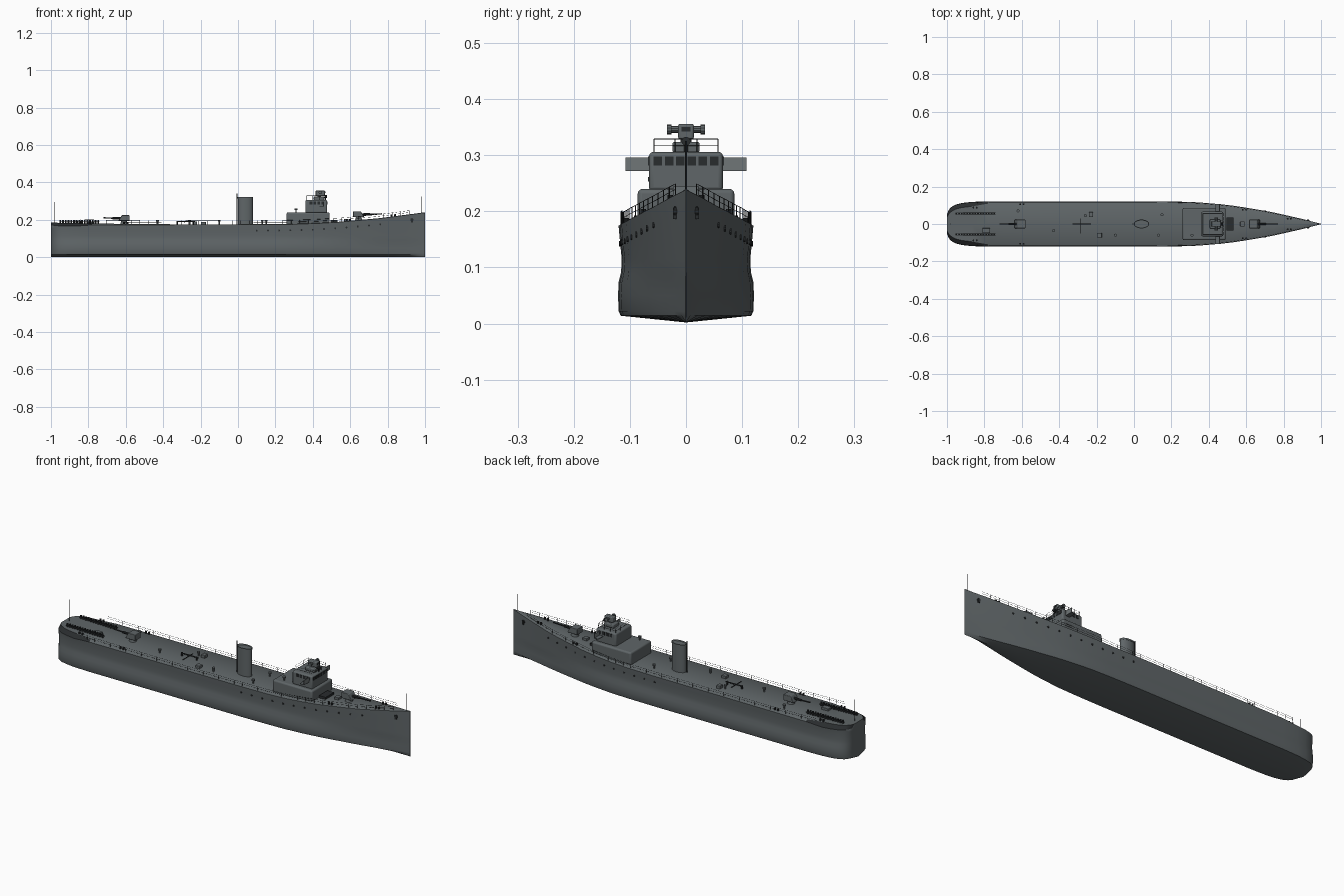
import bpy, bmesh, math
from mathutils import Vector

if "Cube" in bpy.data.objects:
    bpy.data.objects.remove(bpy.data.objects["Cube"])


def material(name, rgb):
    m = bpy.data.materials.new(name)
    m.use_nodes = True
    m.diffuse_color = (*rgb, 1)
    m.node_tree.nodes["Principled BSDF"].inputs["Base Color"].default_value = (*rgb, 1)
    return m


GREY = material("ship grey", (0.115, 0.132, 0.138))
PALE = material("canvas grey", (0.16, 0.18, 0.185))
DARK = material("dark fittings", (0.022, 0.025, 0.027))

# Sheer line (x, height) and deck plan (x, half beam)
SHEER = [(-1, .185), (-.7, .178), (-.2, .175), (.25, .177), (.4, .181),
         (.55, .190), (.75, .208), (1, .24)]
PLAN = [(-1, .05), (-.993, .07), (-.98, .088), (-.955, .102), (-.92, .111), (-.87, .117),
        (-.78, .12), (-.3, .12), (.1, .12), (.25, .118), (.35, .115), (.45, .107),
        (.53, .098), (.6, .087), (.68, .074), (.75, .061), (.83, .043), (.9, .027),
        (.96, .011), (1, .001)]


def sample(table, x):
    for (a, u), (b, v) in zip(table, table[1:]):
        if x <= b:
            return u + (v - u) * (x - a) / (b - a)
    return table[-1][1]


def deck(x):
    return sample(SHEER, x)


def beam(x):
    return sample(PLAN, x)


def finish(bm, name, mats, bevel=0, smooth=True):
    bmesh.ops.recalc_face_normals(bm, faces=bm.faces)
    me = bpy.data.meshes.new(name)
    bm.to_mesh(me)
    bm.free()
    ob = bpy.data.objects.new(name, me)
    bpy.context.collection.objects.link(ob)
    for m in mats:
        me.materials.append(m)
    if bevel:
        mod = ob.modifiers.new("edges", "BEVEL")
        mod.width, mod.segments = bevel, 3
    if smooth:
        bpy.ops.object.select_all(action='DESELECT')
        ob.select_set(True)
        bpy.context.view_layer.objects.active = ob
        bpy.ops.object.shade_smooth_by_angle(angle=math.radians(35))
    return ob


def add_box(bm, lo, hi):
    vs = bmesh.ops.create_cube(bm, size=1)["verts"]
    for v in vs:
        v.co = Vector([l + (h - l) * (c + .5) for l, h, c in zip(lo, hi, v.co)])
    return vs


def add_rod(bm, p, q, r, r2=None, sides=10):
    p, q = Vector(p), Vector(q)
    d = q - p
    vs = bmesh.ops.create_cone(bm, cap_ends=True, segments=sides, radius1=r,
                               radius2=r if r2 is None else r2, depth=d.length)["verts"]
    turn = d.to_track_quat('Z', 'Y')
    for v in vs:
        v.co = turn @ v.co + (p + q) / 2
    return vs


def box(name, lo, hi, mat=GREY, bevel=0):
    bm = bmesh.new()
    add_box(bm, lo, hi)
    return finish(bm, name, [mat], bevel)


def rods(name, parts, mat=GREY):
    bm = bmesh.new()
    for part in parts:
        add_rod(bm, *part)
    return finish(bm, name, [mat])


# Hull: lofted half sections, chamfered dark edge round the stern deck
def section(x):
    w, z = beam(x), deck(x)
    fine = max(0, (x - .25) / .75)
    low = w * (1 - .3 * fine * fine)
    side = w * (.955 - .1 * fine * fine)
    cut = min(1, max(0, (-.72 - x) / .15))
    half = [(low * .97, .014), (low, .022), (low * 1.01, .05), (low, .074),
            (side + .2 * (low - side), .092), (side, .115), (w * .98, z - .03),
            (w, z - .002 - .014 * cut), (w - min(w * .3, .003 + .02 * cut), z)]
    return ([(x, 0, .002)] + [(x, y, h) for y, h in half] + [(x, 0, z)]
            + [(x, -y, h) for y, h in reversed(half)])


bm = bmesh.new()
rings = [[bm.verts.new(c) for c in section(x)] for x, _ in PLAN]
n = len(rings[0])
for a, b in zip(rings, rings[1:]):
    for i in range(n):
        j = (i + 1) % n
        f = bm.faces.new((a[i], a[j], b[j], b[i]))
        if i in (8, n - 9) and b[0].co.x < -.75:
            f.material_index = 1
bm.faces.new(rings[0])
bm.faces.new(rings[-1])
finish(bm, "hull", [GREY, DARK])

# Portholes, hawse plates and anchors along both sides
holes, anchors = bmesh.new(), bmesh.new()
for s in (-1, 1):
    for i in range(12):
        x = .1 + i * .06
        z = deck(x) - .034
        w = beam(x) * .98
        add_rod(holes, (x, s * (w - .006), z), (x, s * (w + .002), z), .005)
    add_rod(anchors, (.93, s * .008, .2), (.93, s * .021, .2), .009)
    add_box(anchors, (.926, s * .02 - .003, .186), (.936, s * .02 + .003, .207))
finish(holes, "portholes", [DARK])
finish(anchors, "anchors", [DARK])


# Guard rails: posts and wires along a path
def rail(name, path, height, closed=False):
    bm = bmesh.new()
    up = Vector((0, 0, height))
    pts = [Vector(p) for p in path]
    for p in pts:
        add_rod(bm, p, p + up, .0009, .0009, 4)
    for a, b in zip(pts, pts[1:] + (pts[:1] if closed else [])):
        for k in (.5, 1):
            add_rod(bm, a + up * k, b + up * k, .0006, .0006, 4)
    return finish(bm, name, [DARK], smooth=False)


for side, s in (("left", 1), ("right", -1)):
    xs = [-.84 + i * .045 for i in range(40)]
    rail(side + "_guard_rail", [(x, s * (beam(x) - .004), deck(x)) for x in xs], .02)

# Deckhouse and bridge with window plates
box("deckhouse", (.26, -.086, .17), (.49, .086, .24), bevel=.008)
box("bridge", (.36, -.066, .235), (.477, .066, .306), bevel=.008)
bm = bmesh.new()
for i in range(6):
    y = (i - 2.5) * .02
    add_box(bm, (.474, y - .0075, .282), (.479, y + .0075, .298))
for s in (-1, 1):
    for i in range(4):
        x = .39 + i * .021
        add_box(bm, (x - .007, s * .066 - .002, .282), (x + .007, s * .066 + .002, .298))
finish(bm, "bridge_windows", [DARK])
for side, s in (("left", 1), ("right", -1)):
    y0, y1 = sorted((s * .064, s * .108))
    box(side + "_bridge_wing_screen", (.455, y0, .273), (.459, y1, .296), PALE)
    box(side + "_bridge_wing_floor", (.435, y0, .272), (.459, y1, .275))
rail("bridge_rail", [(x, y, .305) for x, y in
     [(.368, -.057), (.4, -.057), (.435, -.057), (.47, -.057), (.47, -.02), (.47, .02), (.47, .057),
      (.435, .057), (.4, .057), (.368, .057), (.368, .02), (.368, -.02)]], .024, True)
box("forward_locker", (.495, -.035, .18), (.533, .035, .2), DARK)

# Rangefinder on top of the bridge
box("rangefinder_base", (.405, -.024, .304), (.462, .024, .324), bevel=.004)
box("rangefinder_body", (.415, -.014, .328), (.465, .014, .356), bevel=.004)
box("rangefinder_slot", (.464, -.008, .342), (.4665, .008, .35), DARK)
rods("rangefinder_tube", [((.44, -.03, .346), (.44, .03, .346), .006),
                          ((.44, -.034, .346), (.44, -.026, .346), .009),
                          ((.44, .026, .346), (.44, .034, .346), .009),
                          ((.435, 0, .32), (.435, 0, .332), .01)])
rods("sighting_lamp", [((.468, 0, .304), (.468, 0, .322), .004),
                       ((.462, 0, .325), (.476, 0, .325), .008)], DARK)

# Funnel: oval casing, rim and recessed dark top
bm = bmesh.new()
for z0, z1, k in ((.17, .318, 1), (.315, .323, 1.06)):
    for v in add_rod(bm, (.04, 0, z0), (.04, 0, z1), .039 * k, .039 * k, 32):
        v.co.y *= .57
top = [f for f in bm.faces if f.calc_center_median().z > .3225]
bmesh.ops.inset_region(bm, faces=top, thickness=.004)
for f in top:
    f.material_index = 1
    for v in f.verts:
        v.co.z -= .008
finish(bm, "funnel", [GREY, DARK])
rods("funnel_pipe", [((-.005, 0, .17), (-.005, 0, .34), .0025)], DARK)

# Flag staffs
rods("stern_staff", [((-.98, 0, .18), (-.98, 0, .295), .002)], DARK)
rods("bow_staff", [((.98, 0, .23), (.98, 0, .325), .002)], DARK)


# Guns: pedestal, sloped shield and barrel pointing along d
def gun(name, x, d, reach):
    z = deck(x)
    rods(name + "_pedestal", [((x, 0, z - .005), (x, 0, z + .02), .02, .014, 16)])
    bm = bmesh.new()
    for v in add_box(bm, (x - .03, -.023, z + .016), (x + .03, .023, z + .047)):
        if v.co.z > z + .03 and (v.co.x - x) * d > 0:
            v.co.x -= d * .018
    finish(bm, name + "_shield", [GREY], .003)
    rods(name + "_barrel", [((x, 0, z + .03), (x + d * .06, 0, z + .031), .006),
                            ((x + d * .05, 0, z + .031), (x + d * reach, 0, z + .033), .0035)], DARK)


gun("bow_gun", .645, 1, .125)
gun("stern_gun", -.61, -1, .11)

# Mine rails on the quarterdeck
for side, s in (("left", 1), ("right", -1)):
    bm = bmesh.new()
    for dy in (-.004, .004):
        y = s * .055 + dy
        add_box(bm, (-.955, y - .0012, .187), (-.74, y + .0012, .191))
    for i in range(15):
        x = -.95 + i * .0145
        add_rod(bm, (x, s * .055, .18), (x, s * .055, .2), .005)
    finish(bm, side + "_mine_rack", [DARK])

# Boat derrick amidships
rods("derrick", [((-.33, 0, .19), (-.23, 0, .19), .003), ((-.325, 0, .172), (-.325, 0, .194), .004),
                 ((-.285, -.05, .185), (-.285, .03, .185), .002),
                 ((-.24, 0, .172), (-.24, 0, .194), .004)], DARK)

# Deck vents
vents = []
for x, y, z in [(-.62, .07, .178), (-.43, -.035, .175), (-.1, -.06, .175), (-.26, .045, .175),
                (.13, -.06, .175), (.15, .05, .175), (.31, -.06, .238)]:
    vents += [((x, y, z - .004), (x, y, z + .018), .004), ((x, y, z + .015), (x, y, z + .023), .008)]
rods("deck_vents", vents)

# Hatches
for i, (x, y, w, h) in enumerate([(-.79, -.035, .02, .012), (-.23, .05, .011, .016),
                                  (-.185, -.06, .013, .014), (.58, 0, .012, .012)]):
    z = deck(x)
    box(f"hatch_{i + 1}", (x - w, y - .013, z - .004), (x + w, y + .013, z + h), bevel=.002)

# Paired mooring bollards
posts = []
for x, y in [(.83, .028), (.59, .076), (-.6, .106), (-.85, .088)]:
    for s in (-1, 1):
        for dx in (-.009, .009):
            posts.append(((x + dx, s * y, deck(x) - .004), (x + dx, s * y, deck(x) + .011), .005))
rods("bollards", posts, DARK)
